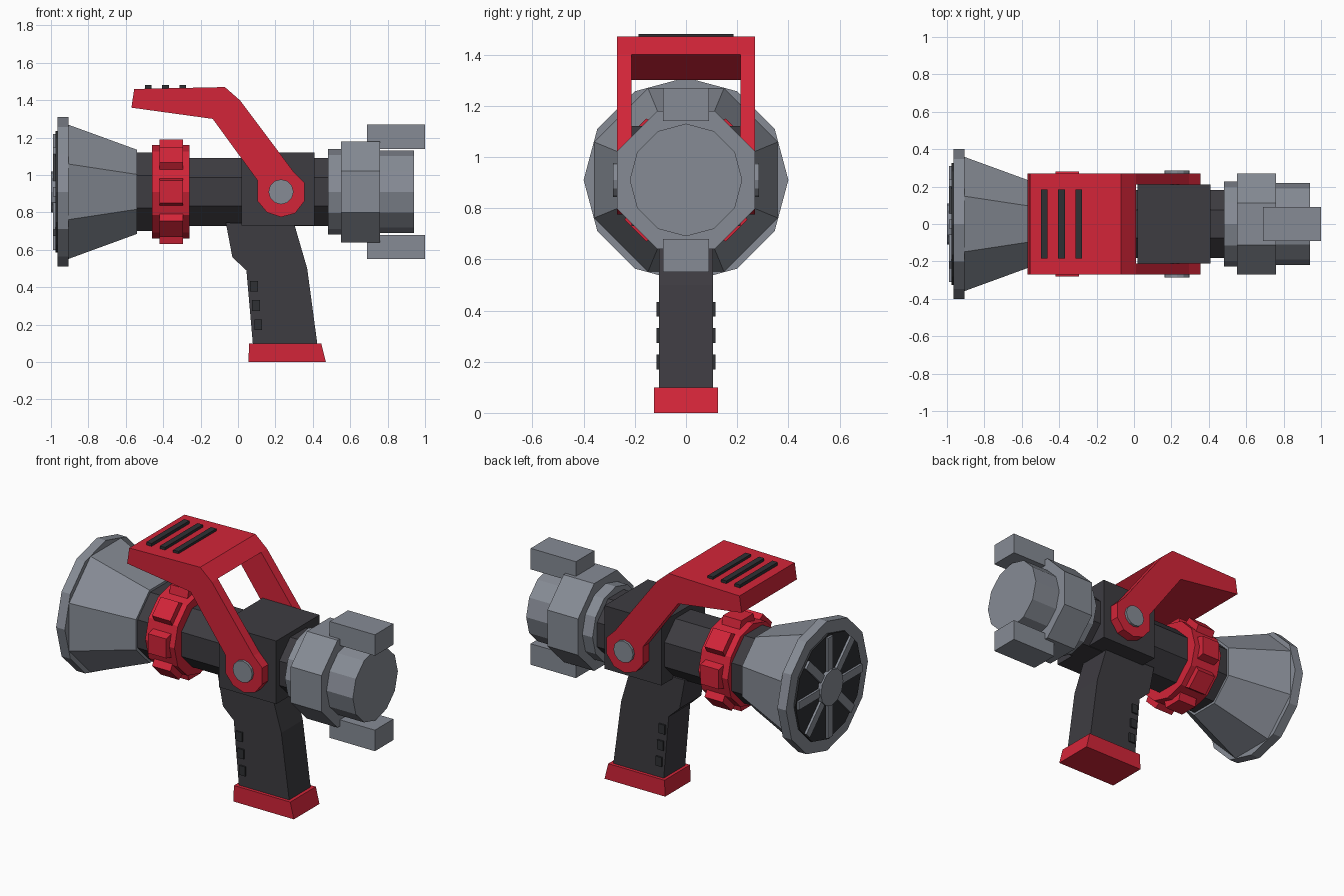
import bpy, bmesh
from math import sin, cos, pi
from mathutils import Matrix, Vector

cube = bpy.data.objects.get("Cube")
if cube:
    bpy.data.objects.remove(cube, do_unlink=True)

AXIS = 0.91  # height of the barrel axis


def material(name, rgb):
    m = bpy.data.materials.new(name)
    m.use_nodes = True
    m.diffuse_color = (*rgb, 1)
    node = next(n for n in m.node_tree.nodes if n.type == 'BSDF_PRINCIPLED')
    node.inputs["Base Color"].default_value = (*rgb, 1)
    return m


RED = material("red", (0.65, 0.018, 0.04))
GREY = material("grey", (0.24, 0.26, 0.30))
DARK = material("charcoal", (0.047, 0.045, 0.053))
BLACK = material("black", (0.028, 0.03, 0.034))


def finish(name, bm, mat):
    bmesh.ops.recalc_face_normals(bm, faces=bm.faces)
    mesh = bpy.data.meshes.new(name)
    bm.to_mesh(mesh)
    bm.free()
    mesh.materials.append(mat)
    ob = bpy.data.objects.new(name, mesh)
    bpy.context.collection.objects.link(ob)
    return ob


def loft(name, rings, mat):
    """Skin a list of closed loops and cap both ends."""
    bm = bmesh.new()
    loops = [[bm.verts.new(p) for p in ring] for ring in rings]
    n = len(loops[0])
    for a, b in zip(loops, loops[1:]):
        for i in range(n):
            j = (i + 1) % n
            bm.faces.new((a[i], a[j], b[j], b[i]))
    bm.faces.new(loops[0])
    bm.faces.new(loops[-1])
    return finish(name, bm, mat)


def turned(name, sections, sides, mat, flat=False):
    """Faceted solid along the barrel; flat puts a face on top, sized by apothem."""
    phase = pi / sides if flat else 0
    grow = 1 / cos(pi / sides) if flat else 1
    angles = [2 * pi * i / sides + phase for i in range(sides)]
    return loft(name, [[(x, r * grow * cos(a), AXIS + r * grow * sin(a)) for a in angles]
                       for x, r in sections], mat)


def slab(name, profile, y0, y1, mat):
    """Side profile in x and z, extruded from y0 to y1."""
    return loft(name, [[(x, y, z) for x, z in profile] for y in (y0, y1)], mat)


def box(name, x0, x1, y0, y1, z0, z1, mat):
    return slab(name, [(x0, z0), (x1, z0), (x1, z1), (x0, z1)], y0, y1, mat)


def radial_blocks(name, count, x0, x1, r0, r1, half, tip, mat):
    """Blocks pointing outwards around the barrel axis."""
    bm = bmesh.new()
    for k in range(count):
        turn = Matrix.Rotation(2 * pi * k / count, 4, 'X')
        base, top = [[bm.verts.new(turn @ Vector((x, s * w, r)) + Vector((0, 0, AXIS)))
                      for x, s in ((x0, -1), (x1, -1), (x1, 1), (x0, 1))]
                     for r, w in ((r0, half), (r1, tip))]
        bm.faces.new(base)
        bm.faces.new(top)
        for i in range(4):
            j = (i + 1) % 4
            bm.faces.new((base[i], base[j], top[j], top[i]))
    return finish(name, bm, mat)


# Flared nozzle with its spoked face
turned("nozzle_rim", [(-0.965, 0.40), (-0.905, 0.40)], 12, GREY)
turned("nozzle_bell", [(-0.91, 0.36), (-0.54, 0.225)], 8, GREY, True)
turned("nozzle_face", [(-0.976, 0.325), (-0.95, 0.325)], 12, BLACK)
radial_blocks("nozzle_spokes", 8, -0.99, -0.96, 0.05, 0.31, 0.025, 0.025, GREY)
turned("nozzle_hub", [(-1.0, 0.11), (-0.96, 0.11)], 12, GREY)

# Barrel and grip ring
turned("barrel_collar", [(-0.55, 0.21), (-0.44, 0.21)], 8, DARK, True)
turned("barrel", [(-0.46, 0.182), (0.49, 0.182)], 8, DARK, True)
turned("grip_ring", [(-0.46, 0.25), (-0.26, 0.25)], 12, RED)
radial_blocks("grip_ring_knobs", 8, -0.42, -0.295, 0.20, 0.28, 0.08, 0.06, RED)

# Valve body
box("valve_body", 0.02, 0.41, -0.212, 0.212, 0.73, 1.12, DARK)

# Rear hose coupling with its two lugs
turned("coupling_core", [(0.48, 0.228), (0.56, 0.228), (0.56, 0.22), (0.94, 0.22)], 12, GREY)
turned("coupling_ring", [(0.55, 0.27), (0.76, 0.27)], 8, GREY, True)
for label, z in (("upper", 1.14), ("lower", 0.55)):
    box(label + "_coupling_lug", 0.69, 1.0, -0.09, 0.09, z, z + 0.13, GREY)

# Carry handle: wide top, two arms and their pivots
slab("handle_top", [(-0.57, 1.36), (-0.555, 1.46), (-0.07, 1.47), (0.01, 1.40),
                    (-0.135, 1.30)], -0.27, 0.27, RED)
arm = [(-0.135, 1.30), (0.01, 1.40), (0.295, 1.02), (0.355, 0.96), (0.355, 0.86),
       (0.305, 0.795), (0.23, 0.775), (0.155, 0.80), (0.105, 0.86), (0.105, 0.97)]
pivot = [(0.23 + 0.067 * cos(pi * i / 6), AXIS + 0.067 * sin(pi * i / 6)) for i in range(12)]
for side, s in (("left", 1), ("right", -1)):
    slab(side + "_handle_arm", arm, s * 0.212, s * 0.27, RED)
    slab(side + "_pivot_bolt", pivot, s * 0.2, s * 0.285, GREY)
for i in range(3):
    x = -0.48 + i * 0.092
    box(f"handle_rib_{i + 1}", x - 0.018, x + 0.018, -0.185, 0.185, 1.44, 1.48, BLACK)

# Pistol grip, side studs and foot
slab("pistol_grip", [(-0.065, 0.745), (-0.03, 0.56), (0.045, 0.49), (0.08, 0.09),
                     (0.425, 0.09), (0.37, 0.50), (0.30, 0.74)], -0.105, 0.105, DARK)
for i in range(3):
    x, z = 0.086 + i * 0.011, 0.405 - i * 0.103
    box(f"grip_stud_{i + 1}", x - 0.021, x + 0.021, -0.115, 0.115, z - 0.029, z + 0.029, BLACK)
slab("grip_foot", [(0.055, 0), (0.47, 0), (0.445, 0.1), (0.06, 0.1)], -0.125, 0.125, RED)
